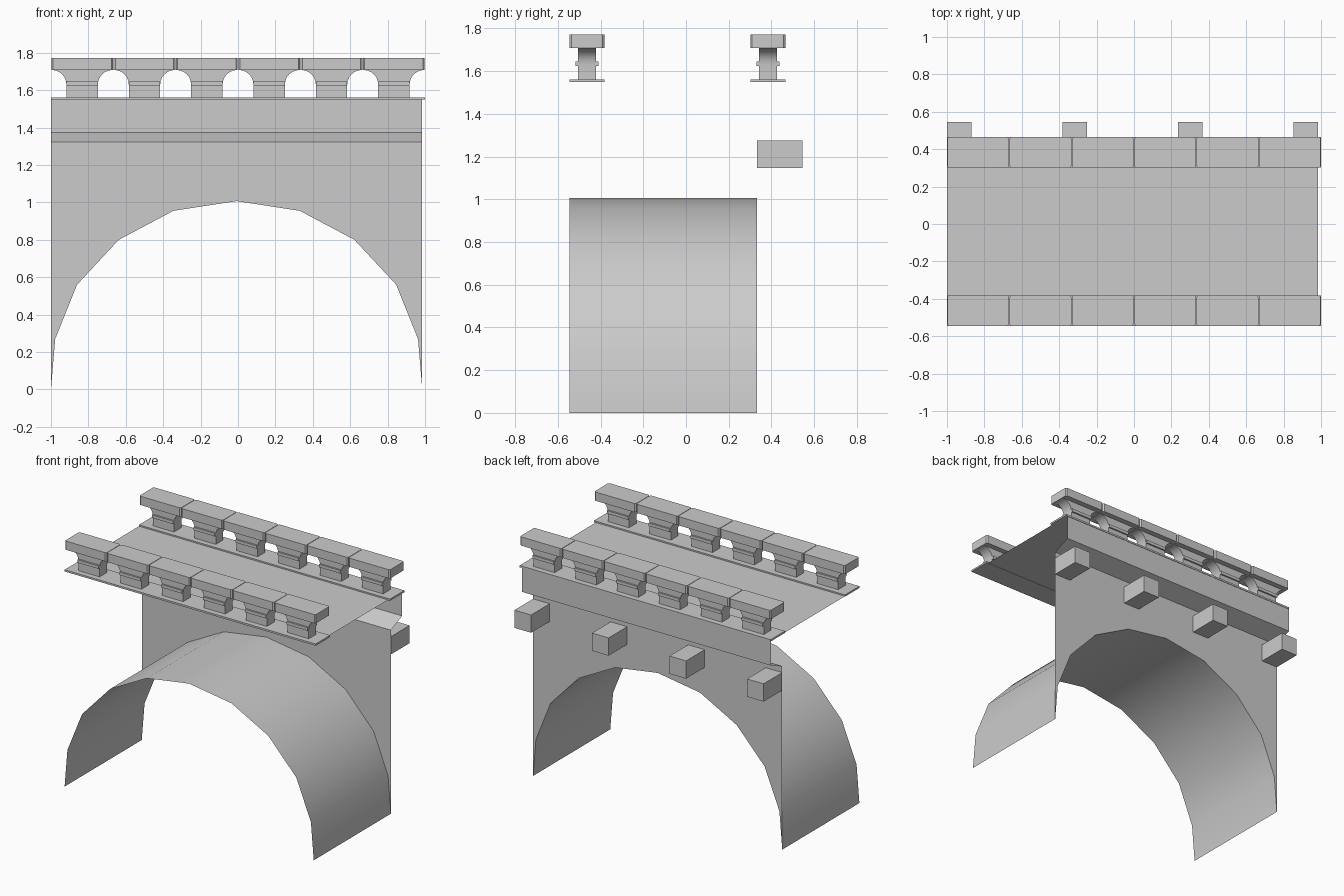
import bpy, bmesh, math

if "Cube" in bpy.data.objects:
    bpy.data.objects.remove(bpy.data.objects["Cube"])

stone = bpy.data.materials.new("grey stone")
stone.diffuse_color = (0.6, 0.6, 0.6, 1)
stone.use_nodes = True
stone.node_tree.nodes["Principled BSDF"].inputs["Base Color"].default_value = stone.diffuse_color


def make(name, verts, faces, smooth=False):
    me = bpy.data.meshes.new(name)
    me.from_pydata(verts, [], faces)
    me.materials.append(stone)
    ob = bpy.data.objects.new(name, me)
    bpy.context.collection.objects.link(ob)
    if smooth:
        bpy.ops.object.select_all(action='DESELECT')
        ob.select_set(True)
        bpy.context.view_layer.objects.active = ob
        bpy.ops.object.shade_smooth_by_angle(angle=math.radians(30))
    return ob


def prism(name, profile, y0, y1, smooth=False):
    """Closed x-z profile (counter-clockwise from the front) extruded along y."""
    n = len(profile)
    verts = [(x, y0, z) for x, z in profile] + [(x, y1, z) for x, z in profile]
    faces = [list(range(n)), list(range(2 * n - 1, n - 1, -1))]
    faces += [[i, i + n, (i + 1) % n + n, (i + 1) % n] for i in range(n)]
    return make(name, verts, faces, smooth)


def box(name, x0, x1, y0, y1, z0, z1):
    return prism(name, [(x0, z0), (x1, z0), (x1, z1), (x0, z1)], y0, y1)


def sheet(name, pairs, smooth=False):
    """Open strip of quads between consecutive point pairs."""
    verts = [p for pair in pairs for p in pair]
    faces = [[2 * i, 2 * i + 1, 2 * i + 3, 2 * i + 2] for i in range(len(pairs) - 1)]
    return make(name, verts, faces, smooth)


XL, XR, YF, YB = -1.0, 0.985, -0.545, 0.333
CX = (XL + XR) / 2

# Arch outline, mirrored about its crown
half = [(0.9925, 0.0), (0.97, 0.27), (0.853, 0.56), (0.63, 0.80), (0.338, 0.955)]
arch = [(CX - x, z) for x, z in half] + [(CX, 1.007)] + [(CX + x, z) for x, z in half[::-1]]

# Barrel vault and back wall above the arch
sheet("arch_vault", [((x, YF, z), (x, YB, z)) for x, z in arch], True)
sheet("back_wall", [((x, YB, z), (x, YB, 1.322)) for x, z in arch])

# Road deck with overhanging back band and sloped soffit
section = [(YF, 1.552), (0.462, 1.552), (0.462, 1.375), (YB, 1.322)]
sheet("deck_and_cornice", [((XL, y, z), (XR, y, z)) for y, z in section])

# Beams projecting from the back wall
for i in range(4):
    x = XL + i * (XR - XL - 0.132) / 3
    box("beam", x, x + 0.132, YB, 0.545, 1.147, 1.275)

# Balustrades
for yc in (-0.463, 0.383):
    box("balustrade_base", -1, 1, yc - 0.082, yc + 0.082, 1.549, 1.562)
    for i in range(6):
        xc = -1 + (i + 0.5) / 3
        # Post flaring out into the rail with quarter-circle sides
        w, r, top = 0.084, 0.078, 1.708
        right = [(w, 1.56)]
        for k in range(7):
            a = math.pi / 2 * k / 6
            right.append((w + r * (1 - math.cos(a)), top - r + r * math.sin(a)))
        prof = [(xc + x, z) for x, z in right] + [(xc - x, z) for x, z in right[::-1]]
        prism("post", prof, yc - 0.042, yc + 0.042, True)
        # Moulding across the post
        box("post_moulding", xc - w, xc + w, yc - 0.054, yc + 0.054, 1.624, 1.646)
        # Rail block with chamfered corners
        hx, hy, c = 0.165, 0.082, 0.009
        ring = [(hx, -hy + c), (hx, hy - c), (hx - c, hy), (-hx + c, hy),
                (-hx, hy - c), (-hx, -hy + c), (-hx + c, -hy), (hx - c, -hy)]
        verts = [(xc + x, yc + y, z) for z in (1.708, 1.771) for x, y in ring]
        faces = [list(range(7, -1, -1)), list(range(8, 16))]
        faces += [[k, (k + 1) % 8, (k + 1) % 8 + 8, k + 8] for k in range(8)]
        make("rail_block", verts, faces)
